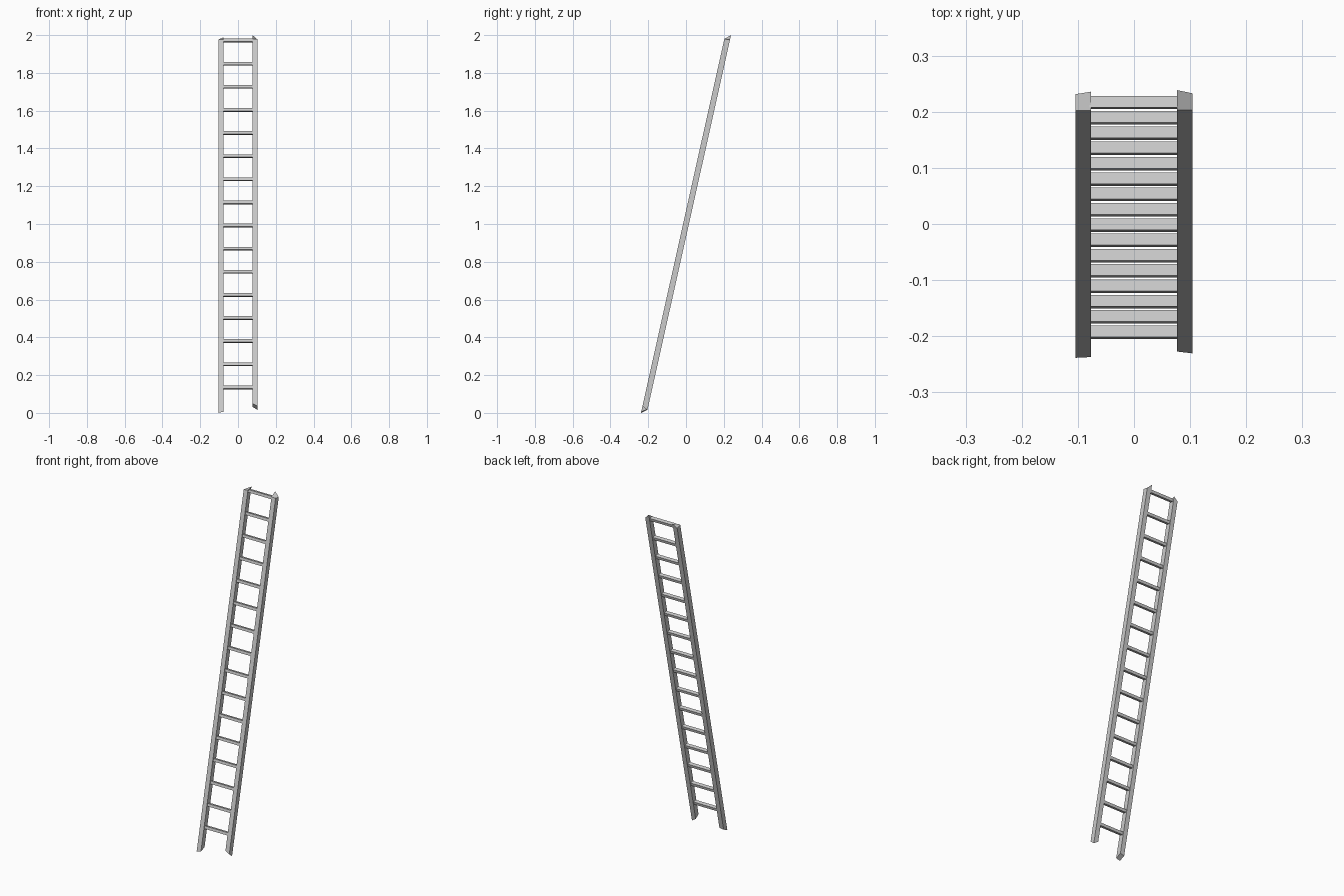
import bpy, bmesh, math

if "Cube" in bpy.data.objects:
    bpy.data.objects.remove(bpy.data.objects["Cube"])

K = 0.223          # lean: y per unit of z
HALF = 0.0155      # half depth of a rail along y
TILT = -math.atan(K)


def add_object(name, bm):
    bmesh.ops.recalc_face_normals(bm, faces=bm.faces)
    mesh = bpy.data.meshes.new(name)
    bm.to_mesh(mesh)
    bm.free()
    ob = bpy.data.objects.new(name, mesh)
    bpy.context.collection.objects.link(ob)
    return ob


def rail(name, x0, x1, bottom, top):
    """Leaning post; end heights run front x0, front x1, back x1, back x0."""
    bm = bmesh.new()
    plan = [(x0, -HALF), (x1, -HALF), (x1, HALF), (x0, HALF)]
    lo, hi = [[bm.verts.new((x, K * (z - 1) + d, z))
               for (x, d), z in zip(plan, ends)] for ends in (bottom, top)]
    bm.faces.new(lo)
    bm.faces.new(hi)
    for i in range(4):
        j = (i + 1) % 4
        bm.faces.new((lo[i], lo[j], hi[j], hi[i]))
    return add_object(name, bm)


# Side rails with roughly sawn ends
rail("left_rail", -0.104, -0.077, (0.0, 0.006, 0.02, 0.016), (1.977, 1.977, 1.988, 1.968))
rail("right_rail", 0.077, 0.104, (0.05, 0.036, 0.015, 0.032), (1.98, 1.98, 1.975, 2.0))

# Rungs, tilted with the rails
for i in range(16):
    z = 0.135 + i * 0.1224
    bm = bmesh.new()
    bmesh.ops.create_cube(bm, size=1)
    rung = add_object(f"rung_{i + 1}", bm)
    rung.scale = (0.158, 0.021, 0.016)
    rung.rotation_euler.x = TILT
    rung.location = (0, K * (z - 1), z)
